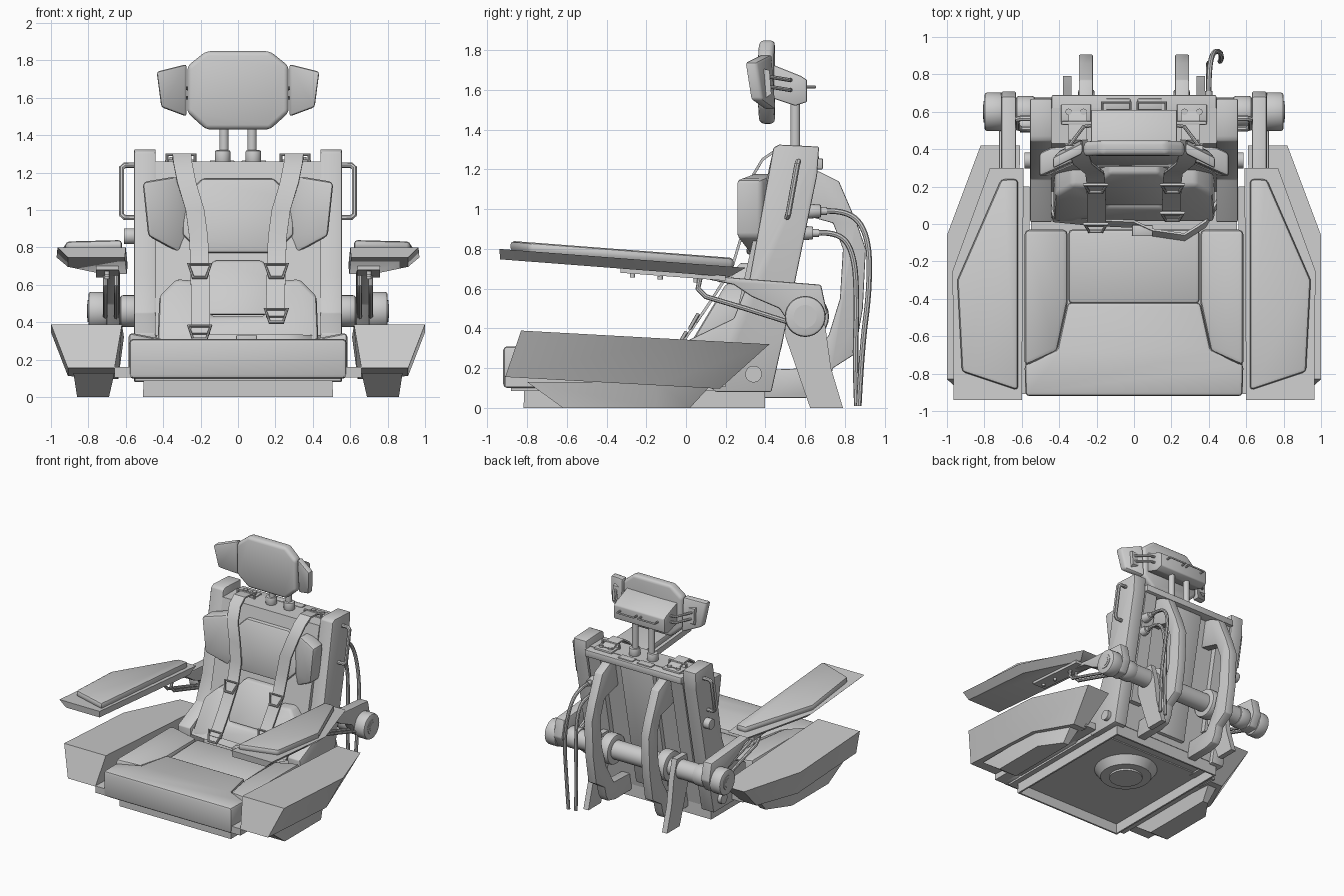
import bpy, bmesh, math
from mathutils import Vector

if "Cube" in bpy.data.objects:
    bpy.data.objects.remove(bpy.data.objects["Cube"])

def finish(name, bm, bevel=0, mirror=False, solid=0, seg=2):
    bmesh.ops.recalc_face_normals(bm, faces=bm.faces)
    me = bpy.data.meshes.new(name)
    bm.to_mesh(me)
    ob = bpy.data.objects.new(name, me)
    bpy.context.collection.objects.link(ob)
    if solid:
        m = ob.modifiers.new("solid", 'SOLIDIFY')
        m.thickness, m.offset = solid, 0
    if bevel:
        m = ob.modifiers.new("bevel", 'BEVEL')
        m.width, m.segments, m.limit_method = bevel, seg, 'ANGLE'
    if mirror:
        ob.modifiers.new("mirror", 'MIRROR')

def loft(name, rings, bottom=True, **kw):  # solid through rings, capped
    bm = bmesh.new()
    vs = [[bm.verts.new(p) for p in r] for r in rings]
    for a, b in zip(vs, vs[1:]):
        for i in range(len(a)):
            j = (i + 1) % len(a)
            bm.faces.new((a[i], a[j], b[j], b[i]))
    bm.faces.new(vs[0])
    if bottom:
        bm.faces.new(vs[-1])
    finish(name, bm, **kw)

def side(name, pts, x0, x1, **kw):  # (y, z) profile extruded in x
    loft(name, [[(x, y, z) for y, z in pts] for x in (x0, x1)], **kw)

def pad(name, pts, dy, **kw):  # front-facing outline pushed back by dy
    loft(name, [pts, [(x, y + dy, z) for x, y, z in pts]], **kw)

def plan(name, pts, top, bot, low=None, **kw):  # (x, y) outline between two heights
    loft(name, [[(x, y, f(x, y)) for x, y in p] for p, f in ((pts, top), (low or pts, bot))], **kw)

def box(name, a, b, **kw):
    side(name, [(a[1], a[2]), (b[1], a[2]), (b[1], b[2]), (a[1], b[2])], a[0], b[0], **kw)

def cyl(name, a, b, r, r2=None, n=24, **kw):
    a, b = Vector(a), Vector(b)
    bm = bmesh.new()
    m = (b - a).to_track_quat('Z', 'Y').to_matrix().to_4x4()
    m.translation = (a + b) / 2
    bmesh.ops.create_cone(bm, cap_ends=True, segments=n, radius1=r, radius2=r2 or r,
                          depth=(b - a).length, matrix=m)
    finish(name, bm, **kw)

def tube(name, pts, r, closed=False, smooth=False, mirror=False):
    cu = bpy.data.curves.new(name, 'CURVE')
    cu.dimensions, cu.bevel_depth, cu.bevel_resolution, cu.use_fill_caps = '3D', r, 2, True
    sp = cu.splines.new('NURBS' if smooth else 'POLY')
    sp.points.add(len(pts) - 1)
    for p, q in zip(sp.points, pts):
        p.co = (*q, 1)
    sp.use_cyclic_u, sp.use_endpoint_u, sp.order_u, sp.resolution_u = closed, smooth, 3, 6
    ob = bpy.data.objects.new(name, cu)
    bpy.context.collection.objects.link(ob)
    if mirror:
        ob.modifiers.new("mirror", 'MIRROR')

def ribbon(name, pts, w):
    bm = bmesh.new()
    w = Vector(w) / 2
    rows = [(bm.verts.new(Vector(p) - w), bm.verts.new(Vector(p) + w)) for p in pts]
    for a, b in zip(rows, rows[1:]):
        bm.faces.new((a[0], a[1], b[1], b[0]))
    finish(name, bm, solid=0.014)

def sym(half):  # complete a right-half outline
    return half + [(-p[0], *p[1:]) for p in reversed(half)]

# base tub, open below, with swivel
loft("base_tub", [[(x, y, z) for x, y in sym([(.5, -.81), (.5, .39)])] for z in (.1, 0)], bottom=False, solid=.02)
cyl("swivel_ring", (0, -.1, .02), (0, -.1, .09), .2, .25, n=32)
cyl("swivel_hub", (0, -.1, .005), (0, -.1, .09), .13, n=32)
box("seat_pan", (-.55, -.88, .085), (.55, .2, .12))
box("side_rail", (.56, -.91, .105), (.66, .2, .16), mirror=True)
# seat cushions
floor = lambda x, y: .1
plan("seat_front_cushion", sym([(.58, -.92), (.585, -.75), (.41, -.67), (.355, -.42)]),
     lambda x, y: .31, floor, bevel=.02)
plan("seat_center_cushion", sym([(.35, -.425), (.35, -.03)]), lambda x, y: .295 + .03 * y, floor, bevel=.02)
plan("seat_bolster", [(.355, -.03), (.585, -.03), (.585, -.76), (.41, -.68), (.355, -.42)],
     lambda x, y: .3 + .2 * (x - .355), floor, bevel=.025, mirror=True)
# side consoles and their feet
plan("side_console", [(.61, .42), (.82, .42), (1, -.06), (1, -.83), (.62, -.83)],
     lambda x, y: .335 - .055 * (y - .15), lambda x, y: .1 - .055 * (y - .1),
     low=[(.64, .17), (.76, .17), (.91, -.15), (.91, -.91), (.66, -.91)], mirror=True)
loft("console_foot", [[(x, y, z) for x, y in ((a, f), (b, f), (b, -.15), (c, r), (a, r))]
     for a, b, c, f, r, z in ((.66, .88, .75, -.8, .14, .13), (.69, .86, .74, -.62, .02, 0))], mirror=True)
# armrests
arm_z = lambda h: (lambda x, y: h - .0766 * (y + .94))
plan("armrest_plate", [(.59, .3), (.77, .3), (.97, -.25), (.965, -.94), (.6, -.94)], arm_z(.80), arm_z(.748),
     low=[(.595, .22), (.73, .22), (.91, -.27), (.91, -.935), (.605, -.935)], mirror=True)
plan("armrest_pad", [(.62, .24), (.71, .24), (.945, -.3), (.92, -.79), (.62, -.89)],
     arm_z(.845), arm_z(.79), bevel=.02, mirror=True)
side("armrest_underplate", [(-.33, .705), (.2, .665), (.2, .64), (-.33, .68)], .64, .76, mirror=True)
for y in (-.27, -.13, .05):
    z = .68 - .075 * (y + .33)
    cyl("armrest_bolt", (.7, y, z), (.7, y, z - .02), .013, n=12, mirror=True)
side("armrest_bracket", [(-.05, .68), (.3, .65), (.68, .62), (.71, .48), (.66, .38), (.55, .38),
                         (.47, .5), (.33, .56), (.24, .62)], .63, .71, bevel=.01, mirror=True)
for x in (.65, .71):
    tube("bracket_rod", [(x, .07, .65), (x, .06, .6), (x, .1, .56), (x, .3, .5), (x, .52, .43)], .013, mirror=True)
# cross shaft and hubs
cyl("cross_shaft", (-.66, .6, .46), (.66, .6, .46), .075, n=28)
for x0, x1, r in ((.21, .3, .12), (.53, .63, .085), (.7, .8, .103)):
    cyl("shaft_collar", (x0, .6, .46), (x1, .6, .46), r, n=28, bevel=.015, mirror=True)
cyl("hub_ring", (.79, .6, .46), (.804, .6, .46), .058, mirror=True)
cyl("hub_center", (.79, .6, .46), (.807, .6, .46), .038, mirror=True)
# back shell, posts, ribs and legs
side("back_shell", [(.43, 1.26), (.62, 1.26), (.4, .1), (.17, .1)], -.44, .44)
side("side_post", [(.44, 1.31), (.47, 1.325), (.67, 1.315), (.66, 1.17), (.49, .35), (.43, .08), (.15, .08),
                   (.02, .2), (.01, .34), (.24, .45), (.32, .65)], .44, .555, bevel=.008, mirror=True)
side("back_spine_panel", [(.6, 1.22), (.65, 1.2), (.44, .15), (.38, .15)], -.15, .15, bevel=.01)
side("back_side_panel", [(.6, 1.24), (.66, 1.2), (.48, .3), (.4, .3)], .32, .43, mirror=True)
side("back_rib", [(.6, 1.2), (.67, 1.19), (.77, 1.14), (.86, .93), (.905, .8), (.89, .5), (.85, .27), (.74, .2),
                  (.72, .12), (.69, .07), (.6, .05), (.37, .05), (.37, .19), (.62, .2), (.72, .37), (.775, .55),
                  (.79, .8), (.74, .93), (.56, .98)], .22, .295, bevel=.006, mirror=True)
side("rear_leg", [(.5, .56), (.5, .36), (.625, 0), (.79, 0), (.73, .2), (.7, .42), (.66, .56)], .335, .38, mirror=True)
cyl("post_pin", (.5, .34, .17), (.585, .34, .17), .042, mirror=True)
cyl("post_knob", (-.54, .53, .86), (-.61, .53, .86), .042, bevel=.006)
tube("grab_handle", [(.54, .565, 1.24), (.605, .565, 1.24), (.622, .56, 1.225), (.622, .515, .975),
                     (.605, .51, .96), (.54, .51, .96)], .015, mirror=True)
# top bar details
box("top_bar", (-.44, .5, 1.2), (.44, .69, 1.256), bevel=.008)
box("top_plate", (.02, .61, 1.25), (.15, .67, 1.265), bevel=.004, mirror=True)
box("strap_bracket", (.23, .54, 1.25), (.39, .64, 1.27), bevel=.005, mirror=True)
tube("strap_guide", [(.23, .54, 1.25), (.23, .54, 1.295), (.38, .54, 1.295), (.38, .54, 1.25)], .01, mirror=True)
for x in (.27, .35):
    cyl("bracket_bolt", (x, .6, 1.26), (x, .6, 1.285), .017, n=12, mirror=True)
# backrest cushions
up = lambda z: .30 + .2 * (z - .77)
low = lambda z: .27 - .6 * (.73 - z)
pad("upper_back_cushion", sym([(x, up(z), z) for x, z in ((.19, 1.17), (.29, 1.07), (.3, .87), (.2, .77))]),
    .15, bevel=.02)
pad("back_wing", [(.51, .25, 1.15), (.33, .33, 1.18), (.26, .36, 1.06), (.27, .35, .86),
                  (.31, .32, .77), (.48, .25, .86)], .13, bevel=.022, mirror=True)
pad("lumbar_cushion", sym([(x, low(z), z) for x, z in ((.13, .73), (.2, .64), (.16, .44))]), .16, bevel=.015)
pad("lower_back_cushion", sym([(x, low(z) - .005, z) for x, z in
    ((.14, .43), (.21, .62), (.33, .63), (.42, .54), (.43, .3))]), .2, bevel=.02)
pad("mid_back_panel", sym([(.43, .34, .8), (.43, .26, .45)]), .1, bevel=.01)
# headrest
pad("headrest", sym([(.17, .37, 1.85), (.27, .36, 1.77), (.27, .36, 1.52), (.17, .37, 1.43)]), .08, bevel=.025, seg=3)
pad("headrest_wing", [(.275, .375, 1.78), (.435, .295, 1.74), (.41, .325, 1.55), (.275, .395, 1.50)],
    .06, bevel=.014, mirror=True)
side("headrest_housing", [(.43, 1.73), (.58, 1.67), (.61, 1.65), (.61, 1.54), (.55, 1.52), (.43, 1.56)],
     -.23, .23, bevel=.008)
for z in (1.6, 1.65):
    tube("wing_rod", [(.2, .53, z), (.27, .52, z), (.36, .4, z + .02)], .01, mirror=True)
side("wing_plate", [(.37, 1.71), (.42, 1.7), (.43, 1.58), (.4, 1.56)], .3, .37, mirror=True)
tube("housing_handle", [(.02, .6, 1.615), (.02, .65, 1.615), (.17, .65, 1.615), (.17, .6, 1.615)], .008, mirror=True)
cyl("headrest_post", (.075, .55, 1.24), (.075, .55, 1.56), .025, mirror=True)
cyl("post_collar", (.082, .55, 1.25), (.082, .55, 1.32), .042, bevel=.01, mirror=True)
# harness straps and buckles
path = [(.3, .6, 1.27), (.3, .54, 1.29), (.3, .45, 1.295), (.295, .385, 1.25), (.275, .325, 1.15),
        (.23, .29, 1.0), (.21, .275, .85), (.205, .23, .7), (.2, .1, .5)]
for s, end in ((-1, (.2, -.01, .34)), (1, (.2, .05, .43))):
    ribbon("shoulder_strap", [(s * x, y, z) for x, y, z in path + [end]], (.1, 0, 0))
    for y, z in ((.2, .67), end[1:]):
        tube("strap_buckle", [(s * x, y + a, z + b) for x, a, b in ((.145, .01, .04), (.265, .01, .04),
             (.24, -.03, -.03), (.17, -.03, -.03))], .01, closed=True)
ribbon("lap_strap", [(x, y, .31) for x, y in ((-.46, .14), (-.43, .03), (-.22, .01), (0, 0), (.1, -.045),
                     (.27, -.07), (.38, 0), (.45, .12))], (0, .03, .04))
box("lap_buckle", (-.01, -.065, .285), (.1, -.005, .33), bevel=.006)
# cables on the right side
for z, y in ((.99, .62), (.88, .58)):
    cyl("cable_plug", (.4, y - .05, z), (.4, y + .06, z), .042, .032, n=16, bevel=.006)
    cyl("cable_socket", (.4, y + .05, z), (.4, y + .09, z), .02, n=12)
tube("cable", [(.4, .68, .99), (.4, .82, 1), (.42, .92, .87), (.46, .925, .6), (.47, .885, .3), (.46, .87, .01)],
     .014, smooth=True)
tube("cable", [(.4, .65, .88), (.4, .77, .89), (.4, .85, .77), (.4, .86, .5), (.4, .85, .25), (.4, .86, .01)],
     .014, smooth=True)
# apply modifiers and shade
bpy.ops.object.select_all(action='SELECT')
bpy.context.view_layer.objects.active = bpy.context.selected_objects[0]
bpy.ops.object.convert(target='MESH')
bpy.ops.object.shade_smooth_by_angle(angle=math.radians(35))
